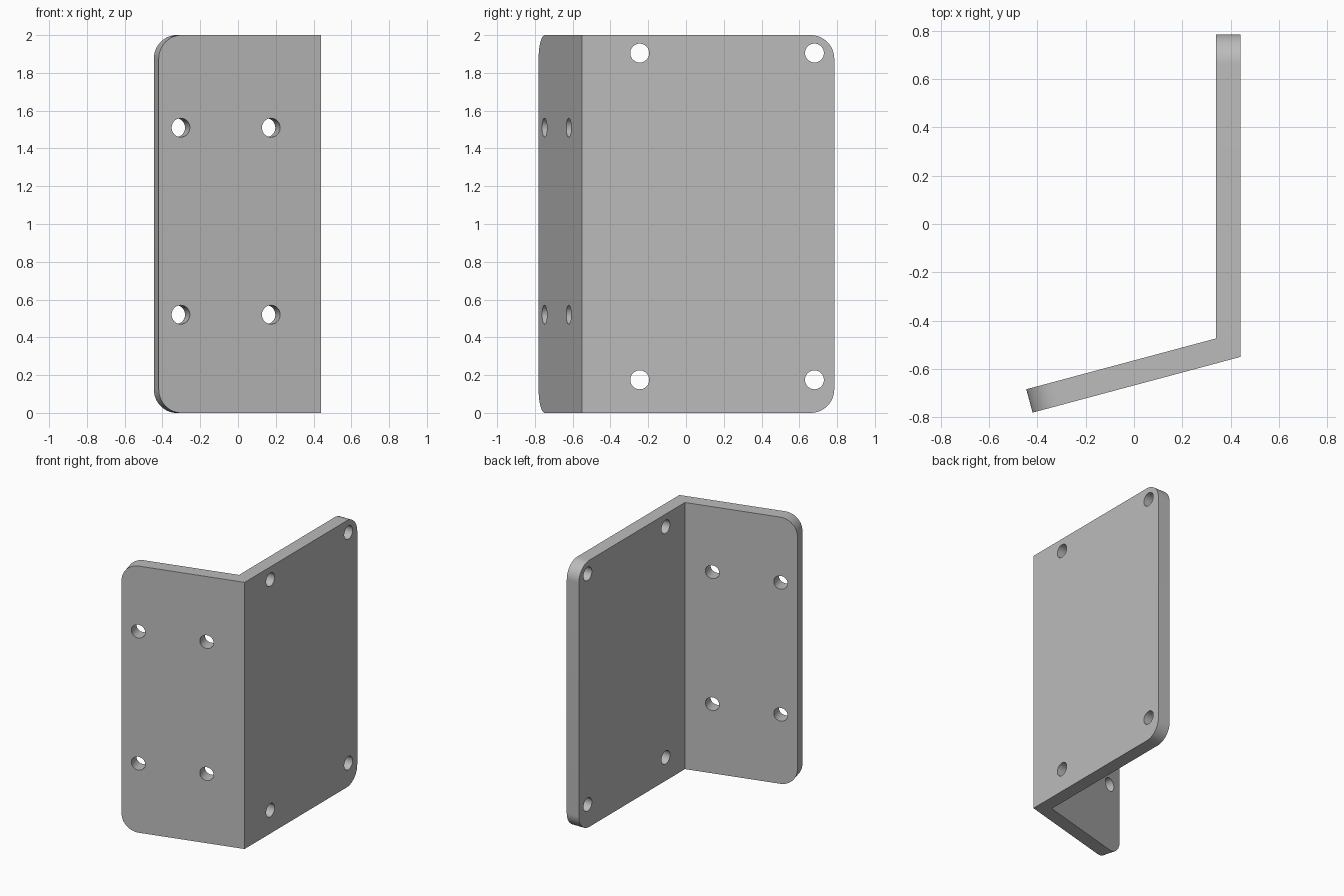
import bpy, bmesh, math
from mathutils import Vector, Matrix

cube = bpy.data.objects.get("Cube")
if cube:
    bpy.data.objects.remove(cube, do_unlink=True)

HEIGHT, THICK, RADIUS, HOLE = 2.0, 0.1, 0.125, 0.05
TILT = math.radians(15)

metal = bpy.data.materials.new("grey metal")
metal.use_nodes = True
grey = (0.5, 0.5, 0.5, 1)
metal.diffuse_color = grey
metal.node_tree.nodes["Principled BSDF"].inputs["Base Color"].default_value = grey

# Bent sheet: plan profile extruded upwards
along = Vector((math.cos(TILT), math.sin(TILT), 0))
normal = Vector((-along.y, along.x, 0))
corner = Vector((0.44, -0.55, 0))
tip = corner - along * 0.89
inner_start = tip + normal * THICK
inner_x = corner.x - THICK
inner_y = inner_start.y + (inner_x - inner_start.x) * math.tan(TILT)
profile = [corner, Vector((0.44, 0.785, 0)), Vector((inner_x, 0.785, 0)),
           Vector((inner_x, inner_y, 0)), inner_start, tip]

bm = bmesh.new()
base = bm.faces.new([bm.verts.new(p) for p in profile])
ext = bmesh.ops.extrude_face_region(bm, geom=[base])
bmesh.ops.translate(bm, vec=(0, 0, HEIGHT),
                    verts=[v for v in ext["geom"] if isinstance(v, bmesh.types.BMVert)])
bmesh.ops.recalc_face_normals(bm, faces=bm.faces[:])

# Rounded free corners of both flanges
ends = []
for e in bm.edges:
    a, b = e.verts[0].co, e.verts[1].co
    mid = (a + b) / 2
    if abs(a.z - b.z) < 0.01 and e.calc_length() < THICK * 1.05 and (mid.y > 0.7 or mid.x < -0.4):
        ends.append(e)
bmesh.ops.bevel(bm, geom=ends, offset=RADIUS, offset_type='OFFSET',
                segments=16, profile=0.5, affect='EDGES')
mesh = bpy.data.meshes.new("angle_bracket")
bm.to_mesh(mesh)
bm.free()
bracket = bpy.data.objects.new("angle_bracket", mesh)
bpy.context.collection.objects.link(bracket)
mesh.materials.append(metal)

# Screw holes, drilled square to each flange
cut = bmesh.new()


def drill(point, axis):
    turn = axis.to_track_quat('Z', 'Y').to_matrix().to_4x4()
    bmesh.ops.create_cone(cut, cap_ends=True, segments=48, radius1=HOLE, radius2=HOLE,
                          depth=THICK * 3, matrix=Matrix.Translation(point) @ turn)


for y in (-0.245, 0.68):
    for z in (0.175, 1.905):
        drill(Vector((inner_x + THICK / 2, y, z)), Vector((1, 0, 0)))
for x in (-0.303, 0.175):
    for z in (0.52, 1.51):
        face_y = corner.y + (x - corner.x) * math.tan(TILT)
        drill(Vector((x, face_y, z)) + normal * THICK / 2, normal)

cut_mesh = bpy.data.meshes.new("hole_cutter")
cut.to_mesh(cut_mesh)
cut.free()
cut_mesh.materials.append(metal)
cutter = bpy.data.objects.new("hole_cutter", cut_mesh)
bpy.context.collection.objects.link(cutter)
cutter.hide_render = True

holes = bracket.modifiers.new("holes", 'BOOLEAN')
holes.operation = 'DIFFERENCE'
holes.solver = 'EXACT'
holes.object = cutter
bpy.ops.object.select_all(action='DESELECT')
bracket.select_set(True)
bpy.context.view_layer.objects.active = bracket
bpy.ops.object.modifier_apply(modifier=holes.name)
bpy.data.objects.remove(cutter, do_unlink=True)
bpy.ops.object.shade_smooth_by_angle(angle=math.radians(30))
